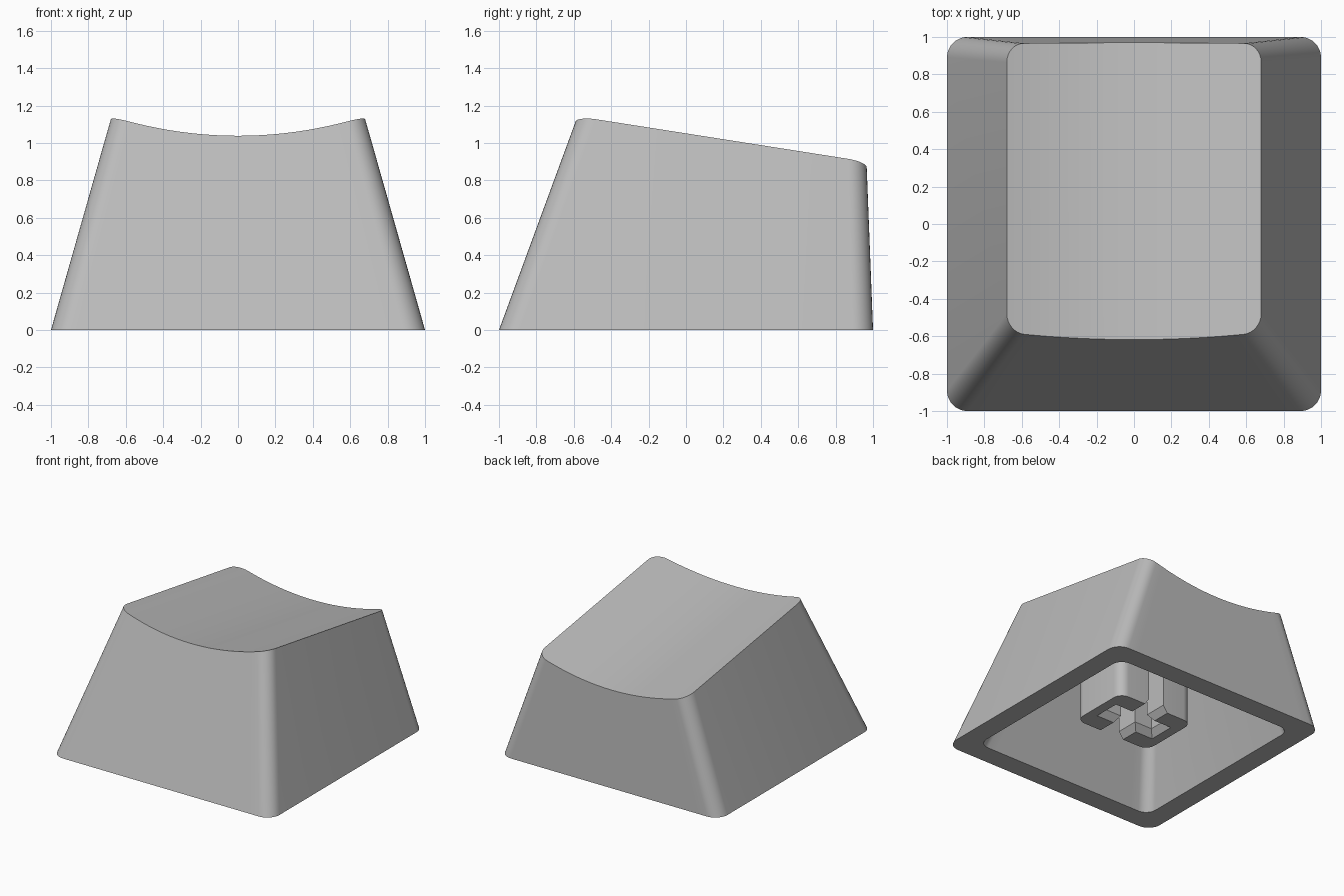
import bpy, bmesh, math
from mathutils import Vector

cube = bpy.data.objects.get("Cube")
if cube:
    bpy.data.objects.remove(cube, do_unlink=True)

grey = bpy.data.materials.new("plain grey")
grey.use_nodes = True
GREY = (0.5, 0.5, 0.5, 1)
grey.diffuse_color = GREY
grey.node_tree.nodes["Principled BSDF"].inputs["Base Color"].default_value = GREY


def finish(bm, name):
    """Turn a bmesh into a smooth-shaded object with sharp edges kept."""
    bmesh.ops.recalc_face_normals(bm, faces=bm.faces)
    mesh = bpy.data.meshes.new(name)
    bm.to_mesh(mesh)
    bm.free()
    mesh.materials.append(grey)
    obj = bpy.data.objects.new(name, mesh)
    bpy.context.collection.objects.link(obj)
    bpy.ops.object.select_all(action='DESELECT')
    obj.select_set(True)
    bpy.context.view_layer.objects.active = obj
    bpy.ops.object.shade_smooth_by_angle(angle=math.radians(30))
    return obj


def arc(cx, cy, r, start, end, steps=8):
    angles = [math.radians(start + (end - start) * i / steps) for i in range(steps + 1)]
    return [(cx + r * math.cos(a), cy + r * math.sin(a)) for a in angles]


def rounded_ring(hx, y0, y1, r, z=0, across=20):
    """Rounded rectangle; point i of the front half pairs with point -1-i of the back."""
    right = arc(hx - r, y0 + r, r, 0, -90)
    left = [(-x, y) for x, y in reversed(right)]
    w = hx - r
    middle = [(w - 2 * w * i / across, y0) for i in range(1, across)]
    front = right + middle + left
    back = [(x, y0 + y1 - y) for x, y in reversed(front)]
    return [Vector((x, y, z)) for x, y in front + back]


def tilt(y):
    return 1.13 - 0.157 * (y + 0.5)


def dish(p):
    return tilt(p.y) - 0.11 * (1 - (p.x / 0.68) ** 2)


def bridge(bm, a, b):
    n = len(a)
    for i in range(n):
        j = (i + 1) % n
        bm.faces.new((a[i], a[j], b[j], b[i]))


def strip_cap(bm, ring):
    n = len(ring)
    for i in range(n // 2 - 1):
        bm.faces.new((ring[i], ring[i + 1], ring[n - 2 - i], ring[n - 1 - i]))


# Shell: outer walls lofted up to the dished top
base = rounded_ring(1, -1, 1, 0.11)
rim = rounded_ring(0.68, -0.58, 0.965, 0.1)
top = []
for low, high in zip(base, rim):
    high.z = tilt(high.y)
    p = high
    for _ in range(8):
        p = low.lerp(high, dish(p) / high.z)
    top.append(p)

# Shell: hollow underside
inner_base = rounded_ring(0.83, -0.83, 0.83, 0.09)
ceiling = rounded_ring(0.57, -0.48, 0.81, 0.08)
for p in ceiling:
    p.z = tilt(p.y) - 0.28

bm = bmesh.new()
rings = [[bm.verts.new(p) for p in ring] for ring in (top, base, inner_base, ceiling)]
for a, b in zip(rings, rings[1:]):
    bridge(bm, a, b)
strip_cap(bm, rings[0])
strip_cap(bm, rings[-1])
finish(bm, "cap_shell")


# Stem: two C-shaped halves that leave a cross slot with a chamfered mouth
def stem_profile(grow, z):
    a, end = 0.07 + grow, 0.23 + grow
    w, h, r = 0.35, 0.26, 0.08
    outer = arc(w - r, r - h, r, -90, 0) + arc(w - r, h - r, r, 0, 90)
    notch = [(a, h), (a, a), (end, a), (end, -a), (a, -a), (a, -h)]
    return [Vector((x, y, z)) for x, y in outer + notch]


bm = bmesh.new()
rings = [[bm.verts.new(p) for p in stem_profile(grow, z)]
         for grow, z in ((0.04, 0.135), (0, 0.19), (0, 0.82))]
for a, b in zip(rings, rings[1:]):
    bridge(bm, a, b)
bm.faces.new(rings[0])
bm.faces.new(rings[-1])
stem = finish(bm, "stem")
stem.modifiers.new("mirror", 'MIRROR').use_mirror_merge = False
